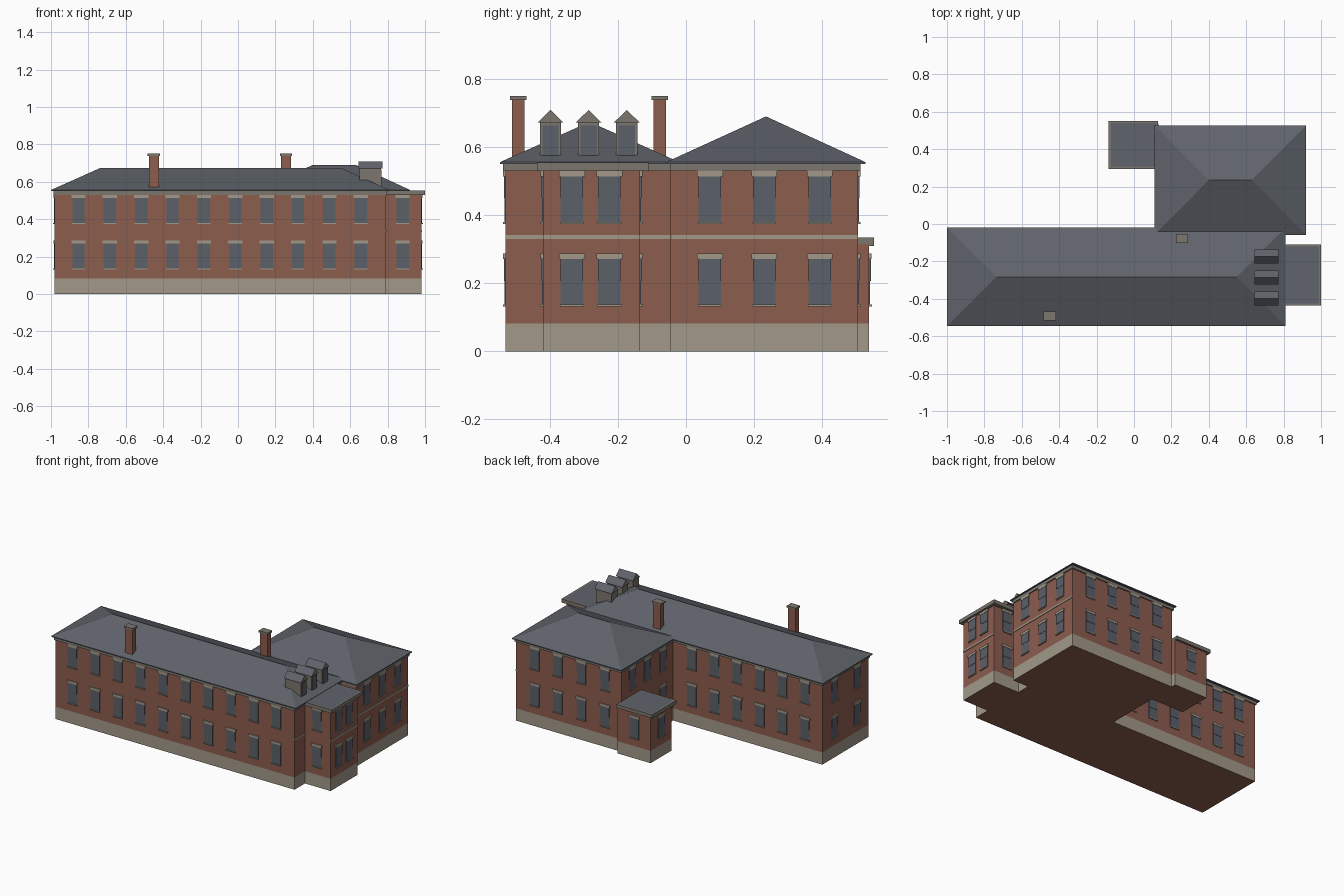
import bpy, bmesh
from mathutils import Vector

cube = bpy.data.objects.get("Cube")
if cube:
    bpy.data.objects.remove(cube, do_unlink=True)


def material(name, rgb):
    m = bpy.data.materials.new(name)
    m.use_nodes = True
    m.diffuse_color = (*rgb, 1)
    m.node_tree.nodes["Principled BSDF"].inputs["Base Color"].default_value = (*rgb, 1)
    return m


brick = material("red brick", (0.27, 0.11, 0.078))
stone = material("pale stone", (0.36, 0.32, 0.25))
trim = material("grey trim", (0.20, 0.18, 0.155))
slate = material("slate", (0.115, 0.125, 0.145))
glass = material("window glass", (0.105, 0.115, 0.14))


def finish(bm, name, *mats):
    bmesh.ops.recalc_face_normals(bm, faces=bm.faces)
    mesh = bpy.data.meshes.new(name)
    bm.to_mesh(mesh)
    bm.free()
    for m in mats:
        mesh.materials.append(m)
    ob = bpy.data.objects.new(name, mesh)
    bpy.context.collection.objects.link(ob)
    return ob


def add_box(bm, lo, hi):
    lo, hi = Vector(lo), Vector(hi)
    for v in bmesh.ops.create_cube(bm, size=1)["verts"]:
        v.co = (lo + hi) / 2 + v.co * (hi - lo)


def box(name, lo, hi, mat):
    bm = bmesh.new()
    add_box(bm, lo, hi)
    return finish(bm, name, mat)


def walls(name, x0, x1, y0, y1, top, plinth=0.082):
    """Brick block with a stone strip round the foot."""
    bm = bmesh.new()
    add_box(bm, (x0, y0, 0), (x1, y1, top))
    bmesh.ops.bisect_plane(bm, geom=bm.verts[:] + bm.edges[:] + bm.faces[:],
                           plane_co=(0, 0, plinth), plane_no=(0, 0, 1))
    for f in bm.faces:
        if 0.01 < f.calc_center_median().z < plinth:
            f.material_index = 1
    finish(bm, name, brick, stone)


def hip_roof(name, x0, x1, y0, y1, eave, ridge_x0, ridge_x1, ridge_y, top):
    bm = bmesh.new()
    add_box(bm, (x0, y0, eave - 0.006), (x1, y1, eave))
    bm.faces.ensure_lookup_table()
    lid = max(bm.faces, key=lambda f: f.calc_center_median().z)
    corners = sorted(lid.verts, key=lambda v: (v.co.x, v.co.y))
    bmesh.ops.delete(bm, geom=[lid], context="FACES_ONLY")
    sw, nw, se, ne = corners
    a = bm.verts.new((ridge_x0, ridge_y, top))
    b = bm.verts.new((ridge_x1, ridge_y, top))
    for loop in ((sw, se, b, a), (ne, nw, a, b), (nw, sw, a), (se, ne, b)):
        bm.faces.new(loop)
    finish(bm, name, slate)


def flat_roof(name, x0, x1, y0, y1, z0, z1):
    """Trim cornice with an inset slate panel on top."""
    bm = bmesh.new()
    add_box(bm, (x0, y0, z0), (x1, y1, z1))
    lid = max(bm.faces, key=lambda f: f.calc_center_median().z)
    bmesh.ops.inset_region(bm, faces=[lid], thickness=0.016)
    lid.material_index = 1
    finish(bm, name, trim, slate)


# Wall blocks
EAVE = 0.53
walls("main_walls", -0.98, 0.79, -0.53, -0.042, EAVE)
walls("rear_wing_walls", 0.125, 0.905, -0.045, 0.505, EAVE)
walls("side_bay_walls", 0.78, 0.98, -0.42, -0.135, EAVE)
walls("rear_porch_walls", -0.115, 0.13, 0.315, 0.538, 0.315)

# Cornices and roofs
box("main_cornice", (-0.987, -0.537, EAVE), (0.797, -0.035, 0.55), trim)
box("wing_cornice", (0.118, -0.045, EAVE), (0.912, 0.512, 0.55), trim)
flat_roof("side_bay_roof", 0.79, 1.0, -0.437, -0.11, EAVE, 0.554)
flat_roof("rear_porch_roof", -0.135, 0.128, 0.295, 0.552, 0.31, 0.334)
hip_roof("main_roof", -1.0, 0.81, -0.546, -0.02, 0.556, -0.735, 0.55, -0.283, 0.674)
hip_roof("wing_roof", 0.11, 0.92, -0.058, 0.527, 0.556, 0.40, 0.63, 0.235, 0.69)

# String course along the east side
for name, x, y0, y1 in (("main_band", 0.79, -0.53, -0.042), ("bay_band", 0.98, -0.42, -0.135),
                        ("wing_band", 0.905, -0.042, 0.505)):
    box(name, (x - 0.01, y0, 0.33), (x + 0.004, y1, 0.341), stone)

# Chimneys
for name, x, y in (("front_chimney", -0.45, -0.493), ("rear_chimney", 0.257, -0.077)):
    box(name, (x - 0.027, y - 0.018, 0.55), (x + 0.027, y + 0.018, 0.74), brick)
    box(name + "_cap", (x - 0.033, y - 0.024, 0.738), (x + 0.033, y + 0.024, 0.75), trim)

# Dormers
for i, y in enumerate((-0.398, -0.286, -0.174)):
    tag = f"dormer_{i + 1}"
    box(tag + "_body", (0.65, y - 0.031, 0.56), (0.765, y + 0.031, 0.672), trim)
    box(tag + "_glass", (0.76, y - 0.024, 0.572), (0.768, y + 0.024, 0.664), glass)
    bm = bmesh.new()
    ends = [[bm.verts.new((x, y + dy, z)) for dy, z in ((-0.038, 0.672), (0.038, 0.672), (0, 0.709))]
            for x in (0.645, 0.772)]
    for tri in ends:
        bm.faces.new(tri)
    for j in range(3):
        k = (j + 1) % 3
        bm.faces.new((ends[0][j], ends[0][k], ends[1][k], ends[1][j]))
    bm.normal_update()
    for f in bm.faces:
        f.material_index = int(abs(f.normal.x) < 0.5 and f.calc_center_median().z > 0.68)
    finish(bm, tag + "_roof", trim, slate)

# Windows: sashes, lintels and sills, gathered by part
parts = {n: bmesh.new() for n in ("lower_sashes", "upper_sashes", "lintels", "sills")}
LOWER, UPPER = 0.135, 0.378


def plate(part, axis, side, wall, u, half, z0, z1, depth):
    near, far = sorted((wall - side * 0.004, wall + side * depth))
    if axis == "x":
        add_box(parts[part], (near, u - half, z0), (far, u + half, z1))
    else:
        add_box(parts[part], (u - half, near, z0), (u + half, far, z1))


def windows(axis, side, wall, columns, rows=(LOWER, UPPER)):
    for u in columns:
        for z in rows:
            at = (axis, side, wall, u)
            plate("lower_sashes", *at, 0.033, z, z + 0.072, 0.003)
            plate("upper_sashes", *at, 0.033, z + 0.072, z + 0.138, 0.005)
            plate("lintels", *at, 0.038, z + 0.136, z + 0.152, 0.007)
            plate("sills", *at, 0.035, z - 0.004, z + 0.002, 0.008)


bays = [-0.853 + 0.1677 * i for i in range(10)]
wing_rows = (0.07, 0.23, 0.393)
windows("y", -1, -0.53, bays)
windows("y", 1, -0.042, bays[:6])
windows("x", -1, -0.98, (-0.41, -0.17))
windows("x", 1, 0.98, (-0.335, -0.225))
windows("y", -1, -0.42, (0.88,))
windows("y", 1, -0.135, (0.88,))
windows("x", 1, 0.905, wing_rows)
windows("x", -1, 0.125, wing_rows[:2])
windows("x", -1, 0.125, wing_rows[2:], (UPPER,))
windows("y", 1, 0.505, (0.245, 0.42, 0.595, 0.765))
windows("x", -1, -0.115, (0.425,), (LOWER,))
windows("y", 1, 0.538, (0.005,), (LOWER,))
for name, bm in parts.items():
    finish(bm, name, glass if "sashes" in name else stone)
